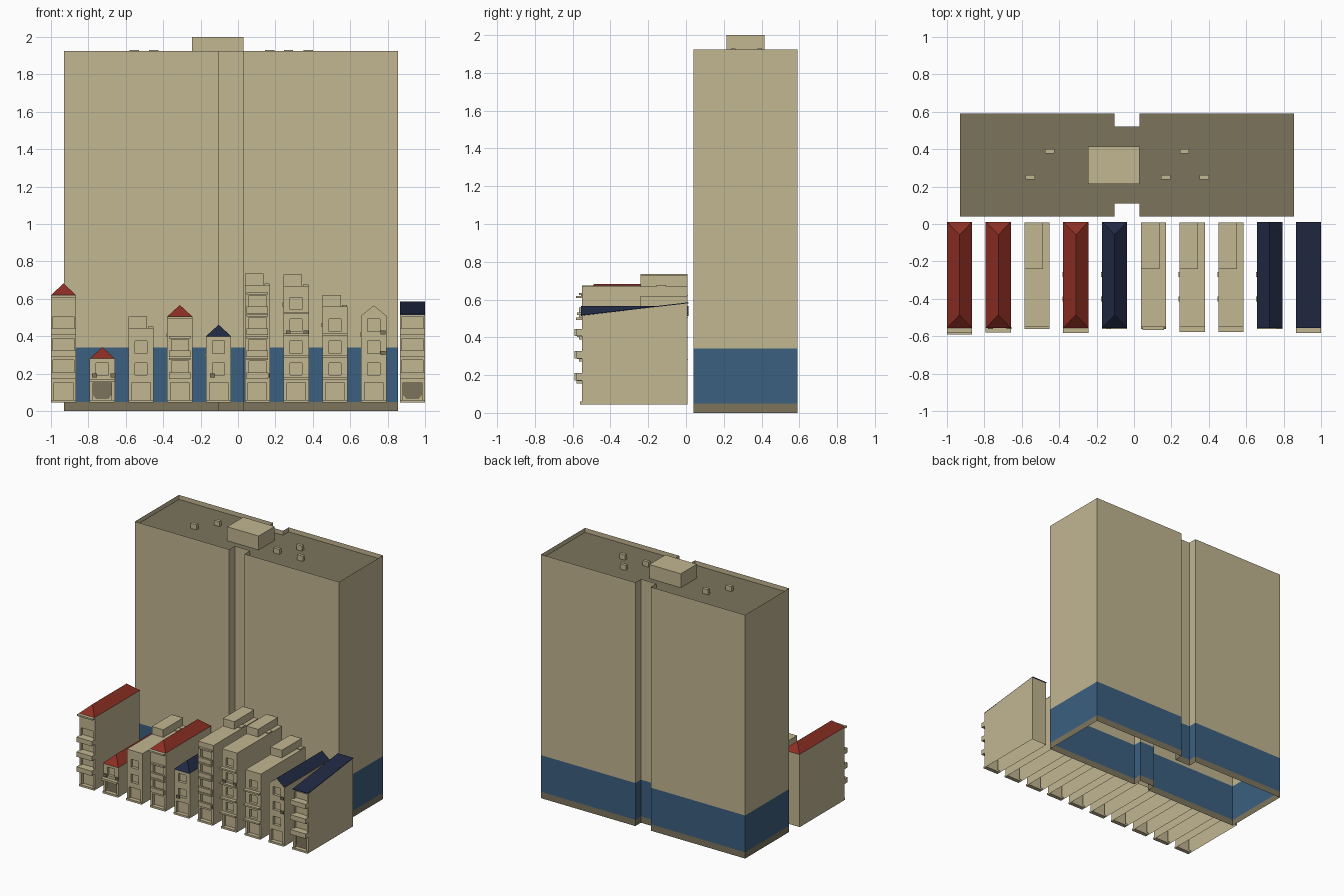
import bpy

if "Cube" in bpy.data.objects:
    bpy.data.objects.remove(bpy.data.objects["Cube"])


def mat(name, r, g, b):
    m = bpy.data.materials.new(name)
    m.diffuse_color = (r, g, b, 1)
    m.use_nodes = True
    m.node_tree.nodes["Principled BSDF"].inputs["Base Color"].default_value = m.diffuse_color
    return m


TAN = mat("tan_plaster", 0.54, 0.465, 0.285)
DARK = mat("dark_stone", 0.20, 0.175, 0.108)
BLUE = mat("blue_podium", 0.045, 0.115, 0.215)
RED = mat("red_roof", 0.27, 0.028, 0.018)
NAVY = mat("navy_roof", 0.015, 0.023, 0.058)

FRONT, BACK, BASE, WIDTH = -0.55, 0.008, 0.045, 0.135


class Part:
    """Collects faces into one named object."""

    def __init__(self, name, *mats):
        self.name, self.mats = name, mats
        self.v, self.f, self.m = [], [], []

    def face(self, pts, m=0):
        n = len(self.v)
        self.v += pts
        self.f.append(range(n, n + len(pts)))
        self.m.append(m)

    def box(self, x0, x1, y0, y1, z0, z1, m=0):
        p = [(x, y, z) for z in (z0, z1) for x, y in ((x0, y0), (x1, y0), (x1, y1), (x0, y1))]
        for q in ((3, 2, 1, 0), (4, 5, 6, 7), (0, 1, 5, 4), (1, 2, 6, 5), (2, 3, 7, 6), (3, 0, 4, 7)):
            self.face([p[i] for i in q], m)

    def build(self):
        me = bpy.data.meshes.new(self.name)
        me.from_pydata(self.v, [], [list(f) for f in self.f])
        for m in self.mats:
            me.materials.append(m)
        me.polygons.foreach_set("material_index", self.m)
        ob = bpy.data.objects.new(self.name, me)
        bpy.context.collection.objects.link(ob)
        return ob


# ---- Tower: open-bottomed shell with a notch on each long side
X0, X1, N0, N1 = -0.93, 0.855, -0.105, 0.03
Y0, Y1, D = 0.04, 0.59, 0.07
plan = [(X0, Y0), (N0, Y0), (N0, Y0 + D), (N1, Y0 + D), (N1, Y0), (X1, Y0),
        (X1, Y1), (N1, Y1), (N1, Y1 - D), (N0, Y1 - D), (N0, Y1), (X0, Y1)]
tower = Part("tower_walls", DARK, BLUE, TAN)
levels = [0, 0.05, 0.34, 1.925]
for k in range(3):
    for i, (ax, ay) in enumerate(plan):
        bx, by = plan[(i + 1) % len(plan)]
        lo, hi = levels[k], levels[k + 1]
        tower.face([(ax, ay, lo), (bx, by, lo), (bx, by, hi), (ax, ay, hi)], k)
tower.build()
deck = Part("tower_roof_deck", DARK)
deck.face([(x, y, 1.89) for x, y in plan])
deck.build()
pent = Part("tower_penthouse", TAN)
pent.box(-0.245, 0.03, 0.215, 0.415, 1.89, 2.0)
pent.build()
vents = Part("tower_roof_vents", TAN)
for x, y in ((-0.555, 0.25), (-0.45, 0.39), (0.17, 0.25), (0.27, 0.39), (0.375, 0.25)):
    vents.box(x - 0.025, x + 0.025, y - 0.012, y + 0.012, 1.89, 1.93)
vents.build()


def facade(p, x, top, openings, depth=0.022):
    """Front wall with recessed rectangular openings (u0, u1, z0, z1)."""
    us = sorted({0.0, WIDTH} | {u for o in openings for u in o[:2]})
    zs = sorted({BASE, top} | {z for o in openings for z in o[2:]})
    for a, b in zip(us, us[1:]):
        for c, d in zip(zs, zs[1:]):
            mu, mz = (a + b) / 2, (c + d) / 2
            if not any(o[0] < mu < o[1] and o[2] < mz < o[3] for o in openings):
                p.face([(x + a, FRONT, c), (x + b, FRONT, c), (x + b, FRONT, d), (x + a, FRONT, d)])
    for a, b, c, d in openings:
        ring = [(x + a, c), (x + b, c), (x + b, d), (x + a, d)]
        back = FRONT + depth
        p.face([(u, back, z) for u, z in ring])
        for i in range(4):
            (s, t), (u, w) = ring[i], ring[(i + 1) % 4]
            p.face([(s, FRONT, t), (u, FRONT, w), (u, back, w), (s, back, t)])


def shell(p, x, top, back_top=None):
    """Side and rear walls."""
    bt, r = back_top or top, x + WIDTH
    p.face([(x, BACK, BASE), (x, FRONT, BASE), (x, FRONT, top), (x, BACK, bt)])
    p.face([(r, FRONT, BASE), (r, BACK, BASE), (r, BACK, bt), (r, FRONT, top)])
    p.face([(r, BACK, BASE), (x, BACK, BASE), (x, BACK, bt), (r, BACK, bt)])


def hip_roof(name, x, z, m, rise=0.062):
    r, c, f, b = x + WIDTH, x + WIDTH / 2, FRONT - 0.006, 0.012
    A, B, C, E = (x, f, z), (r, f, z), (r, b, z), (x, b, z)
    P, Q = (c, f + 0.07, z + rise), (c, b - 0.07, z + rise)
    p = Part(name, m)
    for q in ([A, B, P], [B, C, Q, P], [C, E, Q], [E, A, P, Q], [E, C, B, A]):
        p.face(q)
    p.build()


# ---- Row of houses: roof kind, wall height, facade style, wall-unit positions
houses = [
    ("red_hip", 0.62, "balcony", []),
    ("red_hip", 0.28, "garage", [(0.025, 0.19), (0.125, 0.19)]),
    ("flat", 0.445, "window", []),
    ("red_hip", 0.505, "bay", []),
    ("navy_hip", 0.40, "window", [(0.035, 0.19)]),
    ("flat", 0.675, "bay", [(0.12, 0.19)]),
    ("flat", 0.67, "window", [(0.025, 0.42), (0.12, 0.42)]),
    ("flat", 0.56, "ledge", []),
    ("gable", 0.51, "window", [(0.118, 0.42), (0.118, 0.31)]),
    ("shed", 0.515, "balcony", []),
]
FLOOR = 0.117
unit_y = {2: -0.08, 5: -0.175, 6: -0.13, 7: -0.03}

for i, (roof, top, style, units) in enumerate(houses):
    x = -1 + i * (2 - WIDTH) / 9
    r, c = x + WIDTH, x + WIDTH / 2
    tag = f"house_{i + 1}"
    walls = Part(tag + "_walls", TAN, DARK)
    trim = Part(tag + "_trim", TAN, DARK)
    holes = [(0.018, 0.117, 0.06, 0.152)]
    z = 0.172
    while z + 0.1 < top:
        if style == "balcony":
            holes.append((0.012, 0.123, z + 0.038, z + 0.1))
            trim.box(x, r, -0.59 if i == 0 else -0.583, FRONT, z, z + 0.038)
        elif style == "bay":
            holes.append((0.022, 0.113, z + 0.025, z + 0.095))
            trim.box(x + 0.01, r - 0.01, FRONT - 0.017, FRONT, z, z + 0.035)
            trim.box(x + 0.01, r - 0.01, FRONT - 0.017, FRONT, z + 0.1, z + 0.112)
        else:
            holes.append((0.035, 0.1, z + 0.02, z + 0.085))
            if style == "ledge" or i == 6:
                trim.box(x, r, FRONT - 0.028, FRONT, z - 0.004, z + 0.008)
        z += FLOOR
    facade(walls, x, top, holes)
    back_top = 0.58 if roof == "shed" else top
    shell(walls, x, top, back_top)

    # Ground slab and garage door
    trim.box(x, r, FRONT - 0.01, FRONT + 0.022, BASE, 0.06)
    if i in (1, 9):
        y = FRONT + 0.018
        trim.face([(x + 0.035, y, 0.065), (r - 0.035, y, 0.065), (r - 0.018, y, 0.085),
                   (r - 0.018, y, 0.15), (x + 0.018, y, 0.15), (x + 0.018, y, 0.085)], 1)
    if i == 1:
        trim.box(x, r, FRONT - 0.03, FRONT, 0.155, 0.172)
    if i in (0, 3):
        trim.box(x, r, FRONT - 0.033, FRONT, top - 0.012, top)

    # Small wall-mounted units
    for u, h in units:
        trim.box(x + u - 0.013, x + u + 0.013, FRONT - 0.012, FRONT, h - 0.01, h + 0.01, 1)
    side = []
    if i == 9:
        side = [(r - 0.005, -0.27, 0.42), (r - 0.005, -0.49, 0.31), (r - 0.005, -0.49, 0.42)]
    elif i in (3, 4, 6, 7, 8):
        side = [(x, -0.27, top - 0.1), (x, -0.4, top - 0.1)]
    for sx, sy, sz in side:
        trim.box(sx - 0.005, sx + 0.005, sy - 0.013, sy + 0.013, sz - 0.01, sz + 0.01)

    # Roofs
    if roof.endswith("hip"):
        hip_roof(tag + "_hip_roof", x, top, RED if roof == "red_hip" else NAVY)
    elif roof == "flat":
        walls.face([(x, FRONT, top), (r, FRONT, top), (r, BACK, top), (x, BACK, top)])
        trim.box(x, x + 0.1, -0.24, BACK, top, top + 0.06)
        y = unit_y[i]
        trim.box(x + 0.105, r - 0.002, y - 0.025, y + 0.025, top, top + 0.008)
    elif roof == "gable":
        peak = top + 0.055
        for y in (FRONT, BACK):
            walls.face([(x, y, top), (r, y, top), (c, y, peak)])
        slabs = Part(tag + "_gable_roof", NAVY)
        for e in (x, r):
            slabs.face([(e, FRONT - 0.005, top + 0.002), (c, FRONT - 0.005, peak + 0.002),
                        (c, 0.012, peak + 0.002), (e, 0.012, top + 0.002)])
        slabs.build()
    else:
        slab = Part(tag + "_shed_roof", NAVY)
        f, b = FRONT - 0.005, 0.012
        lo = [(x, f, top), (r, f, top), (r, b, back_top), (x, b, back_top)]
        hi = [(px, py, pz + 0.005) for px, py, pz in lo]
        slab.face(hi)
        slab.face(lo[::-1])
        for k in range(4):
            n = (k + 1) % 4
            slab.face([lo[k], lo[n], hi[n], hi[k]])
        slab.build()
    walls.build()
    trim.build()
